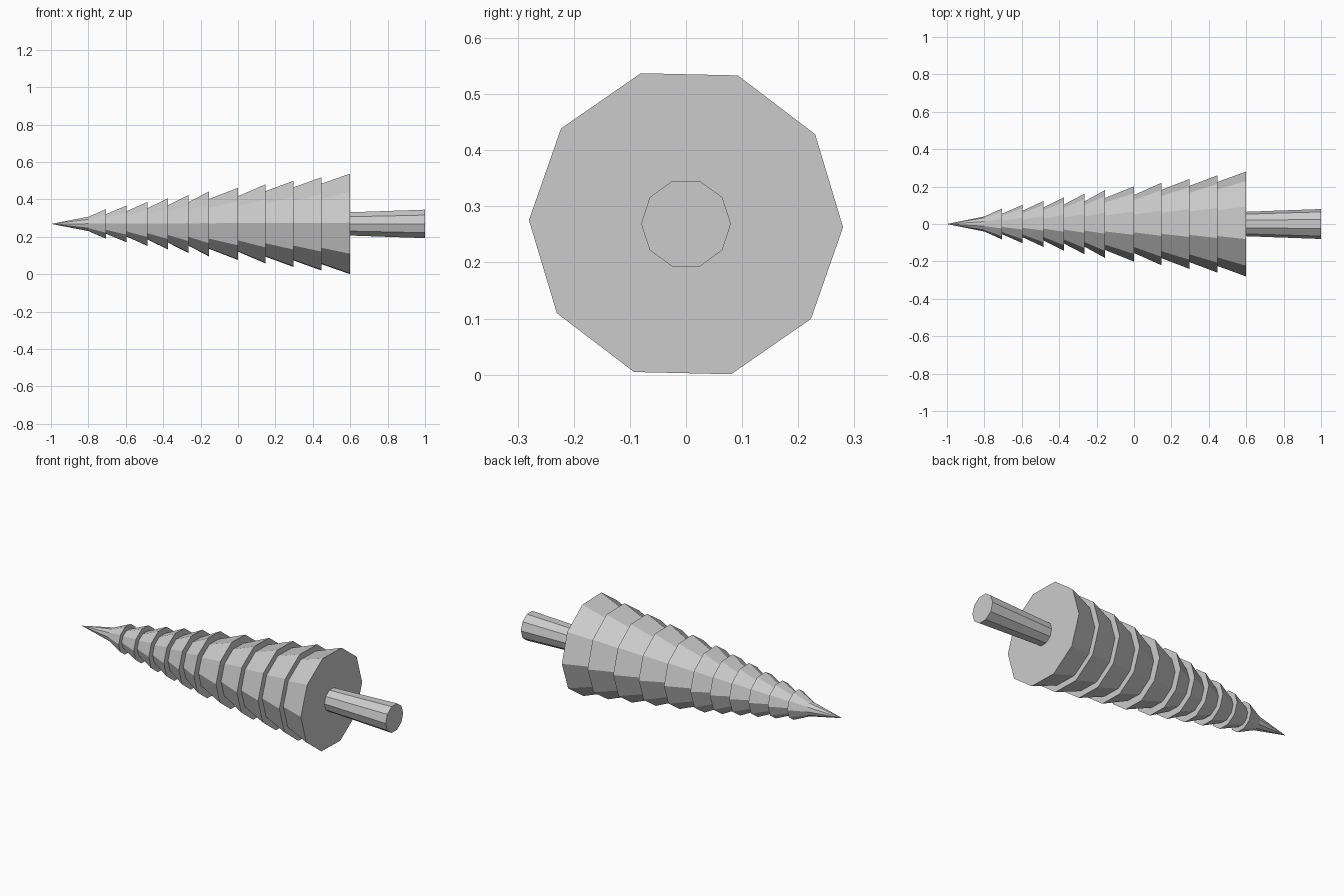
import bpy, bmesh, math

if "Cube" in bpy.data.objects:
    bpy.data.objects.remove(bpy.data.objects["Cube"])

SIDES = 10
AXIS_Z = 0.269

grey = bpy.data.materials.new("plain_grey")
grey.diffuse_color = (0.6, 0.6, 0.6, 1)
grey.use_nodes = True
grey.node_tree.nodes["Principled BSDF"].inputs["Base Color"].default_value = grey.diffuse_color


def lathe_x(name, profile, turn):
    """Ten-sided solid around the long axis from (x, radius) pairs."""
    bm = bmesh.new()
    rings = []
    for x, r in profile:
        if r == 0:
            rings.append([bm.verts.new((x, 0, AXIS_Z))] * SIDES)
            continue
        ring = []
        for i in range(SIDES):
            a = math.radians(turn) + math.tau * i / SIDES
            ring.append(bm.verts.new((x, r * math.cos(a), AXIS_Z + r * math.sin(a))))
        rings.append(ring)
    for a, b in zip(rings, rings[1:]):
        for i in range(SIDES):
            j = (i + 1) % SIDES
            corners = list(dict.fromkeys((a[i], a[j], b[j], b[i])))
            bm.faces.new(corners)
    for ring in (rings[0], rings[-1]):
        if ring[0] is not ring[1]:
            bm.faces.new(ring)
    bmesh.ops.recalc_face_normals(bm, faces=bm.faces)
    mesh = bpy.data.meshes.new(name)
    bm.to_mesh(mesh)
    bm.free()
    mesh.materials.append(grey)
    obj = bpy.data.objects.new(name, mesh)
    bpy.context.collection.objects.link(obj)
    return obj


# Stepped cone: pointed tip, then flared teeth growing towards the base
ends = [-0.705, -0.595, -0.485, -0.375, -0.265, -0.155, 0.0, 0.148, 0.297, 0.447, 0.598]
inner = [0.055, 0.071, 0.087, 0.104, 0.121, 0.139, 0.155, 0.183, 0.204, 0.225]
profile = [(-1.0, 0), (-0.8, 0.04)]
for i, x in enumerate(ends):
    profile.append((x, 0.083 + 0.0197 * i))
    if i < len(inner):
        profile.append((x, inner[i]))
lathe_x("stepped_cone", profile, -1.3)

# Slightly tapered shaft behind the base
lathe_x("shaft", [(0.59, 0.065), (1.0, 0.08)], 0)
